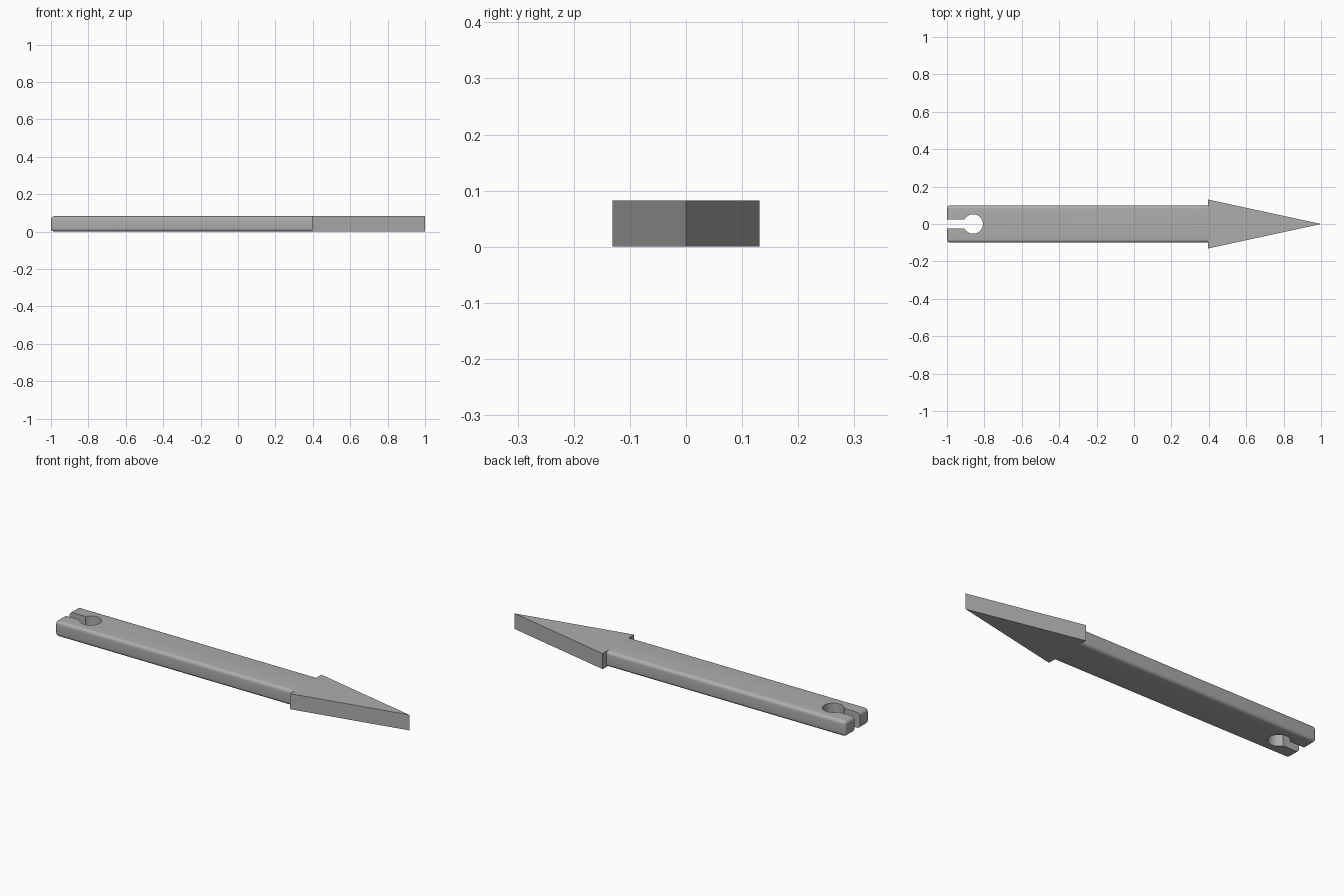
import bpy, bmesh, math

cube = bpy.data.objects.get("Cube")
if cube:
    bpy.data.objects.remove(cube, do_unlink=True)

HEIGHT = 0.082
NECK = 0.395      # where shaft meets head

grey = bpy.data.materials.new("plain_grey")
grey.use_nodes = True
colour = (0.42, 0.42, 0.42, 1)
grey.diffuse_color = colour
grey.node_tree.nodes["Principled BSDF"].inputs["Base Color"].default_value = colour


def prism(name, outline, z0, z1, round_edge=None, radius=0.018):
    """Extrude an outline upward, rounding the edges the rule picks."""
    bm = bmesh.new()
    base = bm.faces.new([bm.verts.new((x, y, z0)) for x, y in outline])
    top = bmesh.ops.extrude_face_region(bm, geom=[base])["geom"]
    for v in top:
        if isinstance(v, bmesh.types.BMVert):
            v.co.z = z1
    bmesh.ops.recalc_face_normals(bm, faces=bm.faces)
    if round_edge:
        bmesh.ops.bevel(bm, geom=[e for e in bm.edges if round_edge(e)],
                        offset=radius, segments=6, profile=0.5, affect='EDGES')
    mesh = bpy.data.meshes.new(name)
    bm.to_mesh(mesh)
    bm.free()
    mesh.materials.append(grey)
    obj = bpy.data.objects.new(name, mesh)
    bpy.context.collection.objects.link(obj)
    return obj


def activate(obj):
    bpy.ops.object.select_all(action='DESELECT')
    obj.select_set(True)
    bpy.context.view_layer.objects.active = obj


# Shaft: bar rounded everywhere except where it meets the head
shaft = prism("shaft", [(-1, -0.1), (NECK, -0.1), (NECK, 0.1), (-1, 0.1)], 0, HEIGHT,
              lambda e: any(v.co.x < 0 for v in e.verts))

# Keyhole: round hole with a slot open to the end of the shaft
hole_x, hole_r, slot = -0.86, 0.052, 0.024
start = math.pi - math.asin(slot / hole_r)
steps = 48
keyhole = [(-1.1, slot)]
for i in range(steps + 1):
    a = start - 2 * start * i / steps
    keyhole.append((hole_x + hole_r * math.cos(a), hole_r * math.sin(a)))
keyhole.append((-1.1, -slot))
cutter = prism("keyhole_cutter", keyhole, -0.1, 0.2)
cutter.hide_render = True

cut = shaft.modifiers.new("keyhole", 'BOOLEAN')
cut.operation = 'DIFFERENCE'
cut.solver = 'EXACT'
cut.object = cutter
activate(shaft)
bpy.ops.object.modifier_apply(modifier=cut.name)
bpy.data.objects.remove(cutter, do_unlink=True)
bpy.ops.object.shade_smooth_by_angle(angle=math.radians(30))

# Arrow head: sharp flat wedge
prism("arrow_head", [(NECK, -0.131), (1, 0), (NECK, 0.131)], 0, HEIGHT)
